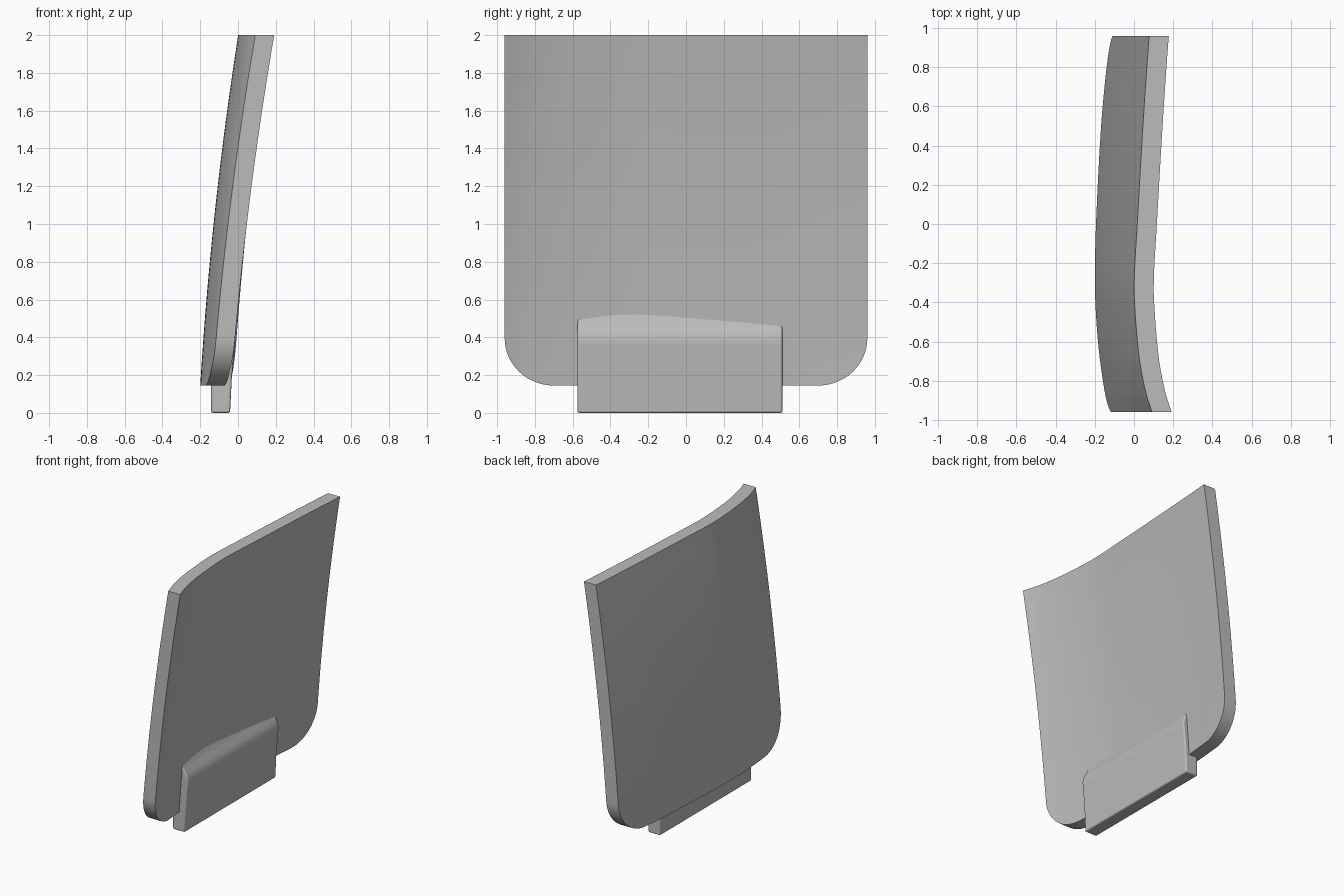
import bpy, bmesh, math

if "Cube" in bpy.data.objects:
    bpy.data.objects.remove(bpy.data.objects["Cube"])

grey = bpy.data.materials.new("neutral_grey")
grey.diffuse_color = (0.5, 0.5, 0.5, 1)
grey.use_nodes = True
grey.node_tree.nodes["Principled BSDF"].inputs["Base Color"].default_value = grey.diffuse_color

HALF, BOTTOM, TOP, THICK = 0.96, 0.145, 2.0, 0.1
RY, RZ = 0.26, 0.25          # rounded lower corners
BOW_Y = [-0.96, -0.88, -0.8, -0.7, -0.6, -0.45, -0.3, 0.0, 0.5, 0.8, 0.96]
BOW_LOW = [0.064, 0.05, 0.04, 0.027, 0.016, 0.005, 0.0, 0.006, 0.032, 0.059, 0.075]
BOW_TOP = [0.091, 0.065, 0.046, 0.028, 0.017, 0.005, 0.0, 0.016, 0.045, 0.065, 0.077]


def interp(x, xs, ys):
    """Smooth cubic interpolation through the points."""
    n = len(xs)
    slope = [(ys[min(i + 1, n - 1)] - ys[max(i - 1, 0)]) /
             (xs[min(i + 1, n - 1)] - xs[max(i - 1, 0)]) for i in range(n)]
    for i in range(n - 1):
        if x <= xs[i + 1] or i == n - 2:
            h = xs[i + 1] - xs[i]
            t = (x - xs[i]) / h
            return ((2*t**3 - 3*t*t + 1) * ys[i] + (t**3 - 2*t*t + t) * h * slope[i]
                    + (3*t*t - 2*t**3) * ys[i + 1] + (t**3 - t*t) * h * slope[i + 1])


def face_x(y, z):
    """Convex side of the leaning, bowed panel."""
    u = z - BOTTOM
    k = max(0, u / (TOP - BOTTOM))
    bow = interp(y, BOW_Y, BOW_LOW) * (1 - k) + interp(y, BOW_Y, BOW_TOP) * k
    return -0.2 + 0.0605 * u + 0.0257 * u * u + bow


def finish(bm, name, angle):
    bmesh.ops.recalc_face_normals(bm, faces=bm.faces)
    me = bpy.data.meshes.new(name)
    bm.to_mesh(me)
    bm.free()
    ob = bpy.data.objects.new(name, me)
    bpy.context.collection.objects.link(ob)
    me.materials.append(grey)
    bpy.ops.object.select_all(action='DESELECT')
    bpy.context.view_layer.objects.active = ob
    ob.select_set(True)
    bpy.ops.object.shade_smooth_by_angle(angle=math.radians(angle))
    return ob


# Curved panel: columns follow the rounded lower outline
N = 14
arc = [(-HALF + RY * (1 - math.cos(a)), BOTTOM + RZ * (1 - math.sin(a)))
       for a in (i / N * math.pi / 2 for i in range(N + 1))]
straight = [(-HALF + RY + (2 * HALF - 2 * RY) * i / 24, BOTTOM) for i in range(1, 24)]
columns = arc + straight + [(-y, z) for y, z in reversed(arc)]
ROWS = 24
bm = bmesh.new()
outer, inner = [], []
for y, zb in columns:
    zs = [zb + (TOP - zb) * j / ROWS for j in range(ROWS + 1)]
    outer.append([bm.verts.new((face_x(y, z), y, z)) for z in zs])
    inner.append([bm.verts.new((face_x(y, z) + THICK, y, z)) for z in zs])
C = len(columns)
for grid in (outer, inner):
    for i in range(C - 1):
        for j in range(ROWS):
            bm.faces.new((grid[i][j], grid[i+1][j], grid[i+1][j+1], grid[i][j+1]))
for i in range(C - 1):
    for j in (0, ROWS):
        bm.faces.new((outer[i][j], outer[i+1][j], inner[i+1][j], inner[i][j]))
for i in (0, C - 1):
    for j in range(ROWS):
        bm.faces.new((outer[i][j], outer[i][j+1], inner[i][j+1], inner[i][j]))
finish(bm, "curved_panel", 35)

# Mounting tab: side profile swept along y, blending into the panel
profile = [(-0.142, 0), (-0.042, 0), (-0.032, 0.2), (-0.018, 0.35), (-0.016, 0.38),
           (-0.02, 0.41), (-0.032, 0.44), (-0.05, 0.47), (-0.066, 0.5), (-0.083, 0.55),
           (-0.11, 0.55), (-0.142, 0.2)]
bm = bmesh.new()
ends = [[bm.verts.new((x, y, z)) for x, z in profile] for y in (-0.575, 0.51)]
bm.faces.new(ends[0])
bm.faces.new(ends[1])
P = len(profile)
for i in range(P):
    k = (i + 1) % P
    bm.faces.new((ends[0][i], ends[0][k], ends[1][k], ends[1][i]))
tab = finish(bm, "mounting_tab", 35)
bevel = tab.modifiers.new("soft_edges", 'BEVEL')
bevel.width = 0.01
bevel.segments = 3
bevel.limit_method = 'ANGLE'
bevel.angle_limit = math.radians(50)
